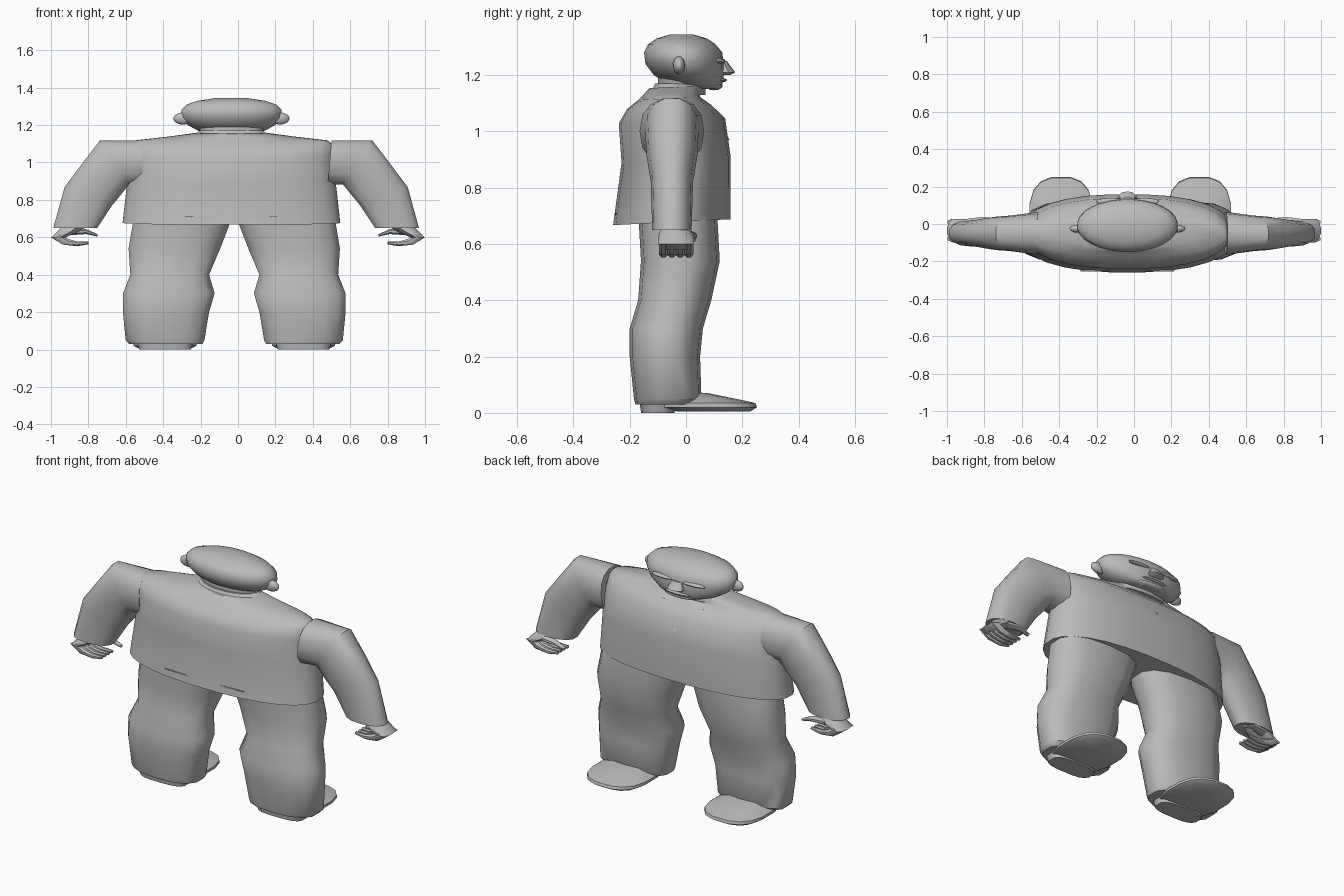
import bpy, bmesh, math
from mathutils import Vector

cube = bpy.data.objects.get("Cube")
if cube:
    bpy.data.objects.remove(cube)

grey = bpy.data.materials.new("plain grey")
grey.use_nodes = True
tone = (.5, .5, .5, 1)
grey.diffuse_color = tone
grey.node_tree.nodes["Principled BSDF"].inputs["Base Color"].default_value = tone

body_middle = -.035
arms_middle = -.01
legs_middle = -.02


def finish(name, bm, angle=40):
    bmesh.ops.recalc_face_normals(bm, faces=bm.faces)
    mesh = bpy.data.meshes.new(name)
    bm.to_mesh(mesh)
    bm.free()
    mesh.materials.append(grey)
    part = bpy.data.objects.new(name, mesh)
    bpy.context.collection.objects.link(part)
    bpy.ops.object.select_all(action='DESELECT')
    part.select_set(True)
    bpy.context.view_layer.objects.active = part
    bpy.ops.object.shade_smooth_by_angle(angle=math.radians(angle))


def ring(z, wide, deep, x=0, y=-.05, rise=0):
    """A cross-section: its centre, its half width and half depth, and its tilt."""
    return Vector((x, y, z)), Vector((wide, 0, rise)), Vector((0, deep, 0))


def loft(name, rings, sides=16, power=2, middle=body_middle, side=1, slope=0, crease=40):
    """Skin a part through rounded cross-sections; side mirrors it across the middle."""
    bm = bmesh.new()
    loops = []
    for centre, across, along in rings:
        loop = []
        for i in range(sides):
            angle = math.tau * (i + .5) / sides
            c, s = math.cos(angle), math.sin(angle)
            c = math.copysign(abs(c) ** (2 / power), c)
            s = math.copysign(abs(s) ** (2 / power), s)
            p = centre + across * c + along * s
            loop.append(bm.verts.new((middle + side * p.x, p.y, p.z + slope * p.y)))
        loops.append(loop)
    for low, high in zip(loops, loops[1:]):
        for i in range(sides):
            j = (i + 1) % sides
            bm.faces.new((low[i], low[j], high[j], high[i]))
    bm.faces.new(loops[0])
    bm.faces.new(loops[-1])
    finish(name, bm, crease)


def ball(name, size, x=0, y=0, z=0, segments=12):
    bm = bmesh.new()
    bmesh.ops.create_uvsphere(bm, u_segments=segments, v_segments=segments, radius=1)
    for vert in bm.verts:
        vert.co = vert.co * Vector(size) + Vector((body_middle + x, y, z))
    finish(name, bm, angle=180)


def triangle(name, wide, base, tip):
    """A thin plate from a level base edge to a tip; both are (y, z)."""
    bm = bmesh.new()
    corners = [(-wide, *base), (wide, *base), (0, *tip)]
    face = bm.faces.new([bm.verts.new((body_middle + x, y, z)) for x, y, z in corners])
    grown = bmesh.ops.extrude_face_region(bm, geom=[face])
    for item in grown["geom"]:
        if isinstance(item, bmesh.types.BMVert):
            item.co.y -= .008
    finish(name, bm)


# Jacket, with its hem sloping down to the back
loft("jacket", [
    ring(z=.68, wide=.585, deep=.21),
    ring(z=.9, wide=.56, deep=.195, y=-.035),
    ring(z=1.04, wide=.55, deep=.19),
    ring(z=1.09, wide=.55, deep=.15, y=-.06),
    ring(z=1.12, wide=.52, deep=.11, y=-.06),
    ring(z=1.14, wide=.34, deep=.1),
    ring(z=1.16, wide=.19, deep=.09, y=-.04),
], sides=28, power=2.3, slope=.05)
triangle("jacket_vent", wide=.25, base=(-.245, .71), tip=(-.245, .69))
triangle("shirt_front", wide=.13, base=(.08, 1.1), tip=(.155, .97))

# Collar and neck
loft("collar", [
    ring(z=1.13, wide=.22, deep=.1, y=-.03),
    ring(z=1.17, wide=.17, deep=.09, y=-.02),
], sides=20)
loft("neck", [
    ring(z=1.13, wide=.16, deep=.08, y=-.02),
    ring(z=1.2, wide=.18, deep=.09, y=-.01),
], sides=20)

# Head, very wide and shallow, from chin to crown
loft("head", [
    ring(z=1.15, wide=.09, deep=.04, y=.08),
    ring(z=1.17, wide=.18, deep=.1, y=.03),
    ring(z=1.2, wide=.235, deep=.125, y=.01),
    ring(z=1.24, wide=.27, deep=.14, y=-.005),
    ring(z=1.28, wide=.27, deep=.14, y=-.01),
    ring(z=1.31, wide=.24, deep=.12, y=-.015),
    ring(z=1.33, wide=.18, deep=.09, y=-.015),
    ring(z=1.345, wide=.08, deep=.04, y=-.015),
], sides=28, crease=80)
loft("nose", [
    ring(z=1.2, wide=.04, deep=.02, y=.135),
    ring(z=1.21, wide=.05, deep=.035, y=.14),
    ring(z=1.25, wide=.03, deep=.02, y=.125),
], sides=10)
ball("lips", size=(.08, .02, .008), y=.125, z=1.182)
ball("chin", size=(.1, .03, .016), y=.1, z=1.162)

for side, label in ((1, "left"), (-1, "right")):
    ball(label + "_ear", size=(.05, .022, .032), x=side * .26, y=-.025, z=1.235)
    ball(label + "_brow", size=(.08, .02, .01), x=side * .09, y=.12, z=1.25)

    # Sleeve: shoulder, elbow, cuff
    loft(label + "_sleeve", [
        ring(x=.5, z=1, wide=.01, rise=.12, deep=.115),
        ring(x=.65, z=1, wide=.08, rise=.12, deep=.095),
        ring(x=.72, z=.91, wide=.11, rise=.08, deep=.09),
        ring(x=.79, z=.82, wide=.13, rise=.05, deep=.075),
        ring(x=.86, z=.65, wide=.12, deep=.07),
    ], sides=14, power=2.3, middle=arms_middle, side=side)

    # Hand: palm, four curled fingers and a thumb
    loft(label + "_palm", [
        ring(x=.87, z=.66, wide=.07, deep=.05, y=-.04),
        ring(x=.91, z=.63, wide=.06, deep=.065, y=-.035),
        ring(x=.96, z=.6, wide=.04, deep=.065, y=-.035),
        ring(x=.94, z=.58, wide=.03, deep=.055, y=-.035),
    ], sides=12, middle=0, side=side)
    for k in range(4):
        y = -.08 + k * .03
        loft(f"{label}_finger_{k}", [
            ring(x=.96, z=.6, wide=.04, deep=.018, y=y),
            ring(x=.92, z=.575, wide=.02, rise=-.015, deep=.018, y=y),
            ring(x=.86, z=.565, wide=0, rise=-.014, deep=.016, y=y),
            ring(x=.8, z=.57, wide=0, rise=-.008, deep=.01, y=y),
        ], sides=8, middle=0, side=side)
    loft(label + "_thumb", [
        ring(x=.89, z=.63, wide=0, rise=.02, deep=.03, y=0),
        ring(x=.81, z=.63, wide=0, rise=.014, deep=.02, y=.02),
        ring(x=.75, z=.61, wide=0, rise=.007, deep=.012, y=.02),
    ], sides=8, middle=0, side=side)

    # Trouser leg, pinched at the knee and swelling below it
    loft(label + "_trouser_leg", [
        ring(x=.27, z=.72, wide=.27, deep=.14, y=-.03),
        ring(x=.32, z=.54, wide=.25, deep=.14, y=-.02),
        ring(x=.345, z=.4, wide=.215, deep=.13, y=-.04),
        ring(x=.35, z=.3, wide=.25, deep=.13, y=-.07),
        ring(x=.365, z=.2, wide=.235, deep=.125, y=-.075),
        ring(x=.37, z=.05, wide=.215, deep=.12, y=-.065),
        ring(x=.365, z=.03, wide=.2, deep=.11, y=-.07),
    ], sides=14, power=2.5, middle=legs_middle, side=side)

    # Shoe with a low heel
    loft(label + "_shoe", [
        ring(x=.37, z=.005, wide=.14, deep=.13, y=.1),
        ring(x=.37, z=.02, wide=.17, deep=.2, y=.055),
        ring(x=.37, z=.035, wide=.17, deep=.2, y=.05),
        ring(x=.37, z=.05, wide=.14, deep=.16, y=.02),
        ring(x=.37, z=.07, wide=.1, deep=.11, y=-.03),
    ], power=2.6, middle=legs_middle, side=side)
    loft(label + "_heel", [
        ring(x=.37, z=0, wide=.14, deep=.06, y=-.1),
        ring(x=.37, z=.03, wide=.15, deep=.065, y=-.1),
    ], power=3, middle=legs_middle, side=side)
